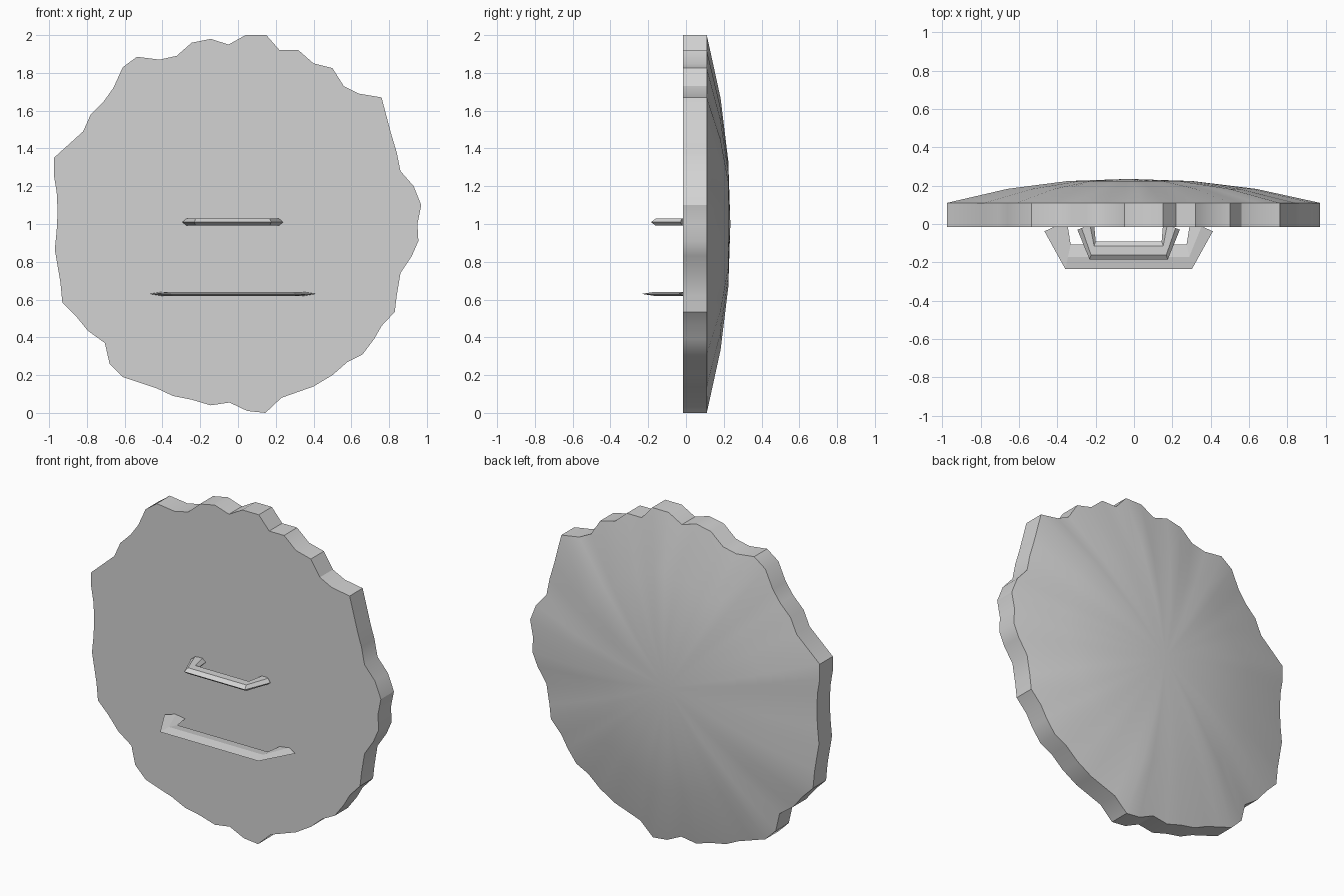
import bpy, bmesh, math

if "Cube" in bpy.data.objects:
    bpy.data.objects.remove(bpy.data.objects["Cube"])

grey = bpy.data.materials.new("plain grey")
grey.diffuse_color = (0.65, 0.65, 0.65, 1)
grey.use_nodes = True
grey.node_tree.nodes["Principled BSDF"].inputs["Base Color"].default_value = grey.diffuse_color


def finish(bm, name, smooth=None):
    """Turn a bmesh into a named object, optionally smooth below an angle."""
    bmesh.ops.recalc_face_normals(bm, faces=bm.faces)
    mesh = bpy.data.meshes.new(name)
    bm.to_mesh(mesh)
    bm.free()
    mesh.materials.append(grey)
    obj = bpy.data.objects.new(name, mesh)
    bpy.context.collection.objects.link(obj)
    if smooth:
        bpy.ops.object.select_all(action='DESELECT')
        obj.select_set(True)
        bpy.context.view_layer.objects.active = obj
        bpy.ops.object.shade_smooth_by_angle(angle=math.radians(smooth))
    return obj


def bridge(bm, a, b):
    """Join two closed loops of vertices with quads."""
    for i in range(len(a)):
        j = (i + 1) % len(a)
        bm.faces.new((a[i], a[j], b[j], b[i]))


# Chipped shield outline (x, z), clockwise from the top
OUTLINE = [
    (.04, 2), (.15, 2), (.22, 1.92), (.32, 1.92), (.4, 1.85), (.5, 1.825),
    (.56, 1.73), (.64, 1.69), (.76, 1.67), (.81, 1.48), (.84, 1.38), (.86, 1.28),
    (.93, 1.2), (.97, 1.1), (.95, 1), (.955, .91), (.92, .83), (.86, .74),
    (.84, .62), (.83, .535), (.76, .46), (.72, .39), (.66, .31), (.58, .27),
    (.5, .2), (.4, .14), (.23, .08), (.145, 0), (.05, .01), (-.045, .055),
    (-.145, .04), (-.245, .07), (-.345, .09), (-.43, .13), (-.52, .16), (-.61, .19),
    (-.68, .26), (-.705, .37), (-.795, .435), (-.86, .515), (-.93, .585), (-.94, .69),
    (-.97, .865), (-.96, .965), (-.955, 1.065), (-.96, 1.17), (-.975, 1.26),
    (-.975, 1.35), (-.82, 1.49), (-.78, 1.58), (-.71, 1.65), (-.66, 1.72),
    (-.61, 1.83), (-.535, 1.885), (-.415, 1.87), (-.325, 1.89), (-.245, 1.96),
    (-.145, 1.98), (-.05, 1.95)]
CX, CZ = -0.03, 1.0

# Shield: flat front, straight rim, shallow dome behind
bm = bmesh.new()
rings = []
for scale, y in [(1, -.015), (1, .11), (2 / 3, .183), (1 / 3, .224)]:
    rings.append([bm.verts.new((CX + (x - CX) * scale, y, CZ + (z - CZ) * scale))
                  for x, z in OUTLINE])
bm.faces.new(rings[0])
for a, b in zip(rings, rings[1:]):
    bridge(bm, a, b)
apex = bm.verts.new((CX, .235, CZ))
for i, v in enumerate(rings[-1]):
    bm.faces.new((v, rings[-1][(i + 1) % len(OUTLINE)], apex))
finish(bm, "shield", smooth=30)


def handle(name, z, half_height, sides, half):
    """Bent grip; half holds (outer, inner) points in x, y for the left side."""
    stations = half + [tuple((2 * -.028 - x, y) for x, y in s) for s in reversed(half)]
    bm = bmesh.new()
    loops = []
    for (ox, oy), (ix, iy) in stations:
        loop = []
        for k in range(sides):
            a = math.tau * k / sides
            t = (1 - math.cos(a)) / 2
            height = half_height * math.sin(a) / math.sin(math.tau / sides)
            loop.append(bm.verts.new((ox + (ix - ox) * t, oy + (iy - oy) * t, z + height)))
        loops.append(loop)
    for a, b in zip(loops, loops[1:]):
        bridge(bm, a, b)
    bm.faces.new(loops[0])
    bm.faces.new(loops[-1])
    finish(bm, name)


# Hand grip and the larger, thinner arm grip below it
handle("hand_grip", 1.01, .018, 6,
       [((-.295, -.03), (-.208, .005)), ((-.232, -.185), (-.2, -.09))])
handle("arm_grip", .63, .01, 4,
       [((-.467, -.038), (-.35, .015)), ((-.358, -.235), (-.33, -.107))])
